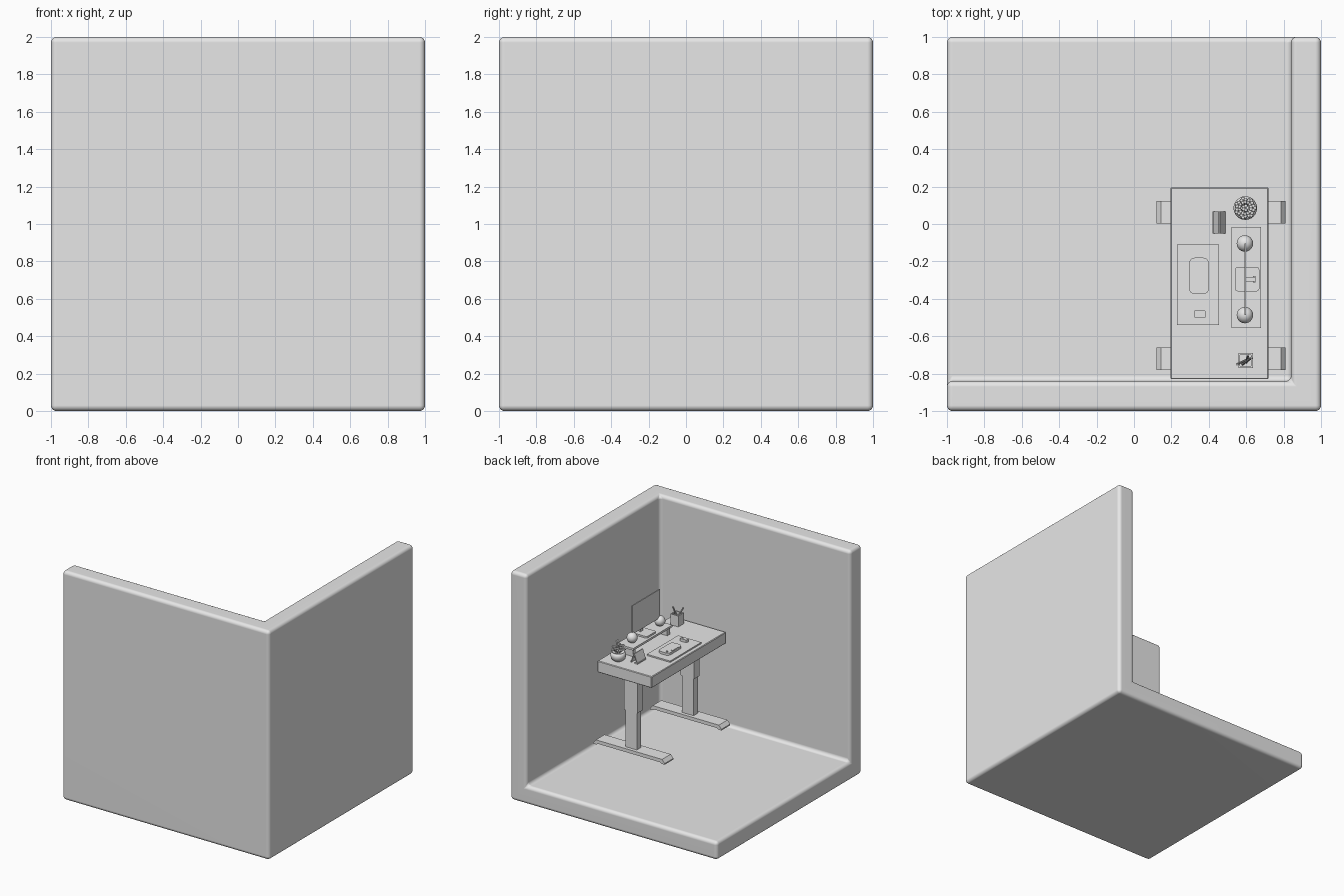
import bpy, bmesh, math, random
from mathutils import Vector, Matrix

if "Cube" in bpy.data.objects:
    bpy.data.objects.remove(bpy.data.objects["Cube"])

random.seed(4)
GREY = bpy.data.materials.new("light_grey")
GREY.diffuse_color = (0.8, 0.8, 0.8, 1)
GREY.use_nodes = True
GREY.node_tree.nodes["Principled BSDF"].inputs["Base Color"].default_value = GREY.diffuse_color


def finish(name, bm, bevel=0, segments=2, smooth=False):
    bmesh.ops.recalc_face_normals(bm, faces=bm.faces)
    me = bpy.data.meshes.new(name)
    bm.to_mesh(me)
    bm.free()
    ob = bpy.data.objects.new(name, me)
    bpy.context.collection.objects.link(ob)
    me.materials.append(GREY)
    if smooth:
        for p in me.polygons:
            p.use_smooth = True
    if bevel:
        m = ob.modifiers.new("Bevel", "BEVEL")
        m.width, m.segments = bevel, segments
    return ob


def box(name, x, y, z, bevel=0, segments=2, rot=None):
    """Box from (low, high) ranges, optionally turned about its own centre."""
    c = Vector([(a + b) / 2 for a, b in (x, y, z)])
    s = [b - a for a, b in (x, y, z)]
    bm = bmesh.new()
    m = Matrix.Translation(c) @ (rot or Matrix()) @ Matrix.Diagonal((*s, 1))
    bmesh.ops.create_cube(bm, size=1, matrix=m)
    return finish(name, bm, bevel, segments)


def extrude_xz(name, pts, y0, y1):
    """Side profile in x and z, stretched along y."""
    bm = bmesh.new()
    f = bm.faces.new([bm.verts.new((x, y0, z)) for x, z in pts])
    new = bmesh.ops.extrude_face_region(bm, geom=[f])["geom"]
    bmesh.ops.translate(bm, vec=(0, y1 - y0, 0),
                        verts=[v for v in new if isinstance(v, bmesh.types.BMVert)])
    return finish(name, bm)


def ball(name, c, r, scale=(1, 1, 1), seg=24):
    bm = bmesh.new()
    m = Matrix.Translation(c) @ Matrix.Diagonal((*scale, 1))
    bmesh.ops.create_uvsphere(bm, u_segments=seg, v_segments=seg // 2, radius=r, matrix=m)
    return finish(name, bm, smooth=True)


def rod(name, a, b, r, seg=8):
    a, b = Vector(a), Vector(b)
    d = b - a
    bm = bmesh.new()
    m = Matrix.Translation((a + b) / 2) @ d.to_track_quat('Z', 'Y').to_matrix().to_4x4()
    bmesh.ops.create_cone(bm, cap_ends=True, segments=seg, radius1=r, radius2=r,
                          depth=d.length, matrix=m)
    return finish(name, bm)


def lathe(name, c, profile, seg=24):
    bm = bmesh.new()
    vs = [bm.verts.new((c[0] + r, c[1], c[2] + z)) for r, z in profile]
    es = [bm.edges.new(p) for p in zip(vs, vs[1:])]
    bmesh.ops.spin(bm, geom=vs + es, cent=c, axis=(0, 0, 1), angle=math.tau, steps=seg)
    bmesh.ops.remove_doubles(bm, verts=bm.verts, dist=0.0005)
    return finish(name, bm, smooth=True)


def slab(name, x, y, z, radius):
    """Flat plate with rounded corners seen from above."""
    bm = bmesh.new()
    pts = []
    for k, (cx, cy) in enumerate([(x[1] - radius, y[1] - radius), (x[0] + radius, y[1] - radius),
                                  (x[0] + radius, y[0] + radius), (x[1] - radius, y[0] + radius)]):
        for i in range(6):
            a = math.pi / 2 * (k + i / 5)
            pts.append(bm.verts.new((cx + radius * math.cos(a), cy + radius * math.sin(a), z[0])))
    f = bm.faces.new(pts)
    new = bmesh.ops.extrude_face_region(bm, geom=[f])["geom"]
    bmesh.ops.translate(bm, vec=(0, 0, z[1] - z[0]),
                        verts=[v for v in new if isinstance(v, bmesh.types.BMVert)])
    return finish(name, bm)


# Room corner: a cube with a large notch, all edges rounded
room = box("room_corner", (-1, 1), (-1, 1), (0, 2))
cutter = box("room_cutter", (-1.3, 0.84), (-0.84, 1.3), (0.16, 2.3))
cutter.hide_render = True
cutter.hide_viewport = False
cut = room.modifiers.new("Notch", "BOOLEAN")
cut.operation, cut.object, cut.solver = 'DIFFERENCE', cutter, 'EXACT'
bpy.context.view_layer.update()
me = bpy.data.meshes.new_from_object(room.evaluated_get(bpy.context.evaluated_depsgraph_get()))
room.modifiers.clear()
room.data = me
bpy.data.objects.remove(cutter)
bev = room.modifiers.new("Bevel", "BEVEL")
bev.width, bev.segments = 0.03, 5
for p in me.polygons:
    p.use_smooth = True
wn = room.modifiers.new("Normals", "WEIGHTED_NORMAL")
wn.keep_sharp = True

# Desk with telescopic legs and long feet
box("desk_top", (0.195, 0.72), (-0.83, 0.195), (0.88, 0.98), 0.005, 1)
box("desk_rail", (0.43, 0.50), (-0.70, 0.06), (0.84, 0.88))
foot = [(0.12, 0.205), (0.12, 0.215), (0.145, 0.245), (0.785, 0.245), (0.81, 0.215), (0.81, 0.205),
        (0.78, 0.205), (0.765, 0.215), (0.165, 0.215), (0.15, 0.205)]
for side, y in (("back", 0.063), ("front", -0.72)):
    extrude_xz(side + "_foot", foot, y - 0.06, y + 0.06)
    box(side + "_leg_lower", (0.41, 0.52), (y - 0.03, y + 0.03), (0.24, 0.60))
    box(side + "_leg_upper", (0.40, 0.53), (y - 0.038, y + 0.038), (0.57, 0.88))

# Desk mat, keyboard and mouse
box("desk_mat", (0.23, 0.455), (-0.54, -0.11), (0.98, 0.992))
slab("keyboard", (0.295, 0.40), (-0.375, -0.18), (0.99, 1.012), 0.03)
box("keyboard_bar", (0.297, 0.315), (-0.32, -0.24), (1.0, 1.017))
rod("keyboard_knob", (0.325, -0.20, 1.0), (0.325, -0.20, 1.02), 0.008, 12)
slab("mouse", (0.32, 0.385), (-0.50, -0.463), (0.99, 1.015), 0.008)
box("mouse_wheel", (0.36, 0.375), (-0.485, -0.478), (1.01, 1.018))

# Riser shelf with two end supports
box("riser_shelf", (0.52, 0.68), (-0.555, -0.015), (1.042, 1.06))
for y in (-0.54, -0.065):
    box("riser_support", (0.535, 0.665), (y, y + 0.035), (0.98, 1.045))

# Round speakers
for y in (-0.104, -0.487):
    ball("speaker", (0.593, y, 1.103), 0.044)

# Monitor on a square base
slab("monitor_base", (0.54, 0.67), (-0.36, -0.23), (1.06, 1.075), 0.015)
box("monitor_post", (0.635, 0.65), (-0.312, -0.278), (1.07, 1.25))
box("monitor_arm", (0.60, 0.65), (-0.307, -0.283), (1.23, 1.26))
box("monitor_screen", (0.591, 0.60), (-0.487, -0.104), (1.13, 1.38))

# Phone on a folding stand
for name, x, tilt in (("phone", 0.44, 20), ("phone_stand", 0.47, -20)):
    box(name, (x - 0.004, x + 0.004), (-0.05, 0.068), (0.98, 1.065),
        rot=Matrix.Rotation(math.radians(tilt), 4, 'Y'))
box("phone_ledge", (0.42, 0.45), (-0.05, 0.068), (0.98, 0.99))

# Plant pot with small blossoms
pc = (0.595, 0.085, 0.98)
lathe("plant_pot", pc, [(0, 0), (0.04, 0), (0.058, 0.02), (0.063, 0.045), (0.055, 0.073),
                        (0.048, 0.073), (0.048, 0.062), (0, 0.062)])
for i in range(8):
    a = i * math.tau / 7
    r = 0.04 if i < 7 else 0
    top = Vector((pc[0] + r * math.cos(a), pc[1] + r * math.sin(a), random.uniform(1.07, 1.13)))
    rod("plant_stem", (pc[0] + r / 3 * math.cos(a), pc[1] + r / 3 * math.sin(a), 1.04), top, 0.003, 6)
    for j in range(5):
        b = j * math.tau / 5 + a
        ball("blossom_petal", top + Vector((0.012 * math.cos(b), 0.012 * math.sin(b), 0)),
             0.010, (1, 1, 0.5), 8)

# Square pen cup with open top and pens
for k in range(4):
    d = Vector((math.cos(k * math.pi / 2), math.sin(k * math.pi / 2)))
    c = Vector((0.597, -0.73)) + d * 0.034
    hx, hy = (0.005, 0.039) if k % 2 == 0 else (0.029, 0.005)
    box("cup_wall", (c.x - hx, c.x + hx), (c.y - hy, c.y + hy), (0.98, 1.075))
box("cup_bottom", (0.565, 0.63), (-0.762, -0.70), (0.98, 0.99))
for a, b in (((0.615, -0.72), (0.55, -0.75)), ((0.58, -0.75), (0.63, -0.715)), ((0.60, -0.74), (0.61, -0.70))):
    rod("pen", (*a, 0.99), (*b, 1.13), 0.006)
